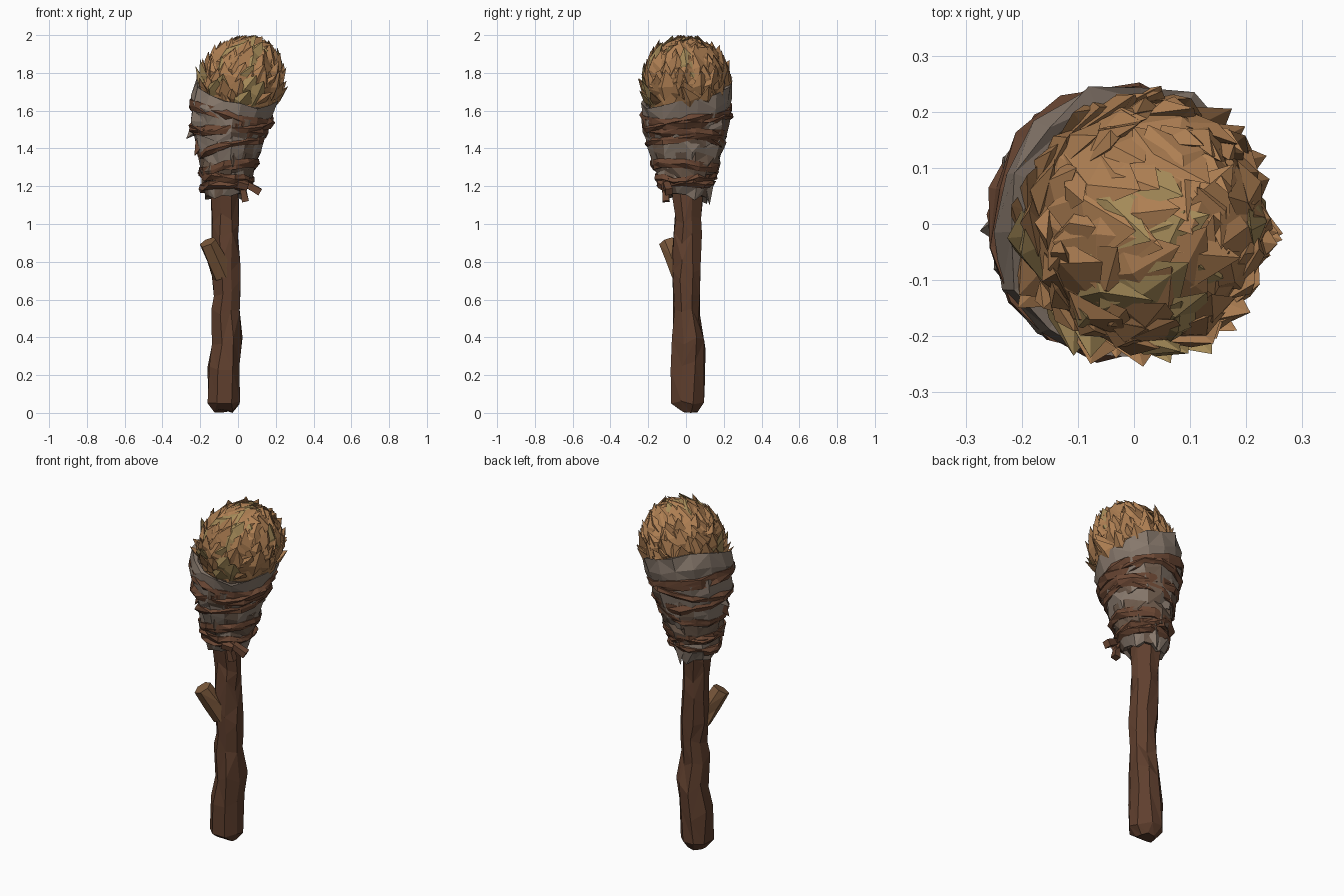
import bpy, bmesh, math, random
from mathutils import Vector

if "Cube" in bpy.data.objects:
    bpy.data.objects.remove(bpy.data.objects["Cube"])

rnd = random.Random(7)


def material(name, rgb):
    m = bpy.data.materials.new(name)
    m.diffuse_color = (*rgb, 1)
    m.use_nodes = True
    m.node_tree.nodes["Principled BSDF"].inputs["Base Color"].default_value = m.diffuse_color
    return m


WOOD = material("wood", (0.115, 0.05, 0.027))
CUT = material("branch_wood", (0.20, 0.10, 0.045))
CLOTH = material("cloth", (0.25, 0.195, 0.155))
OLD = material("stained_cloth", (0.15, 0.10, 0.07))
LEATHER = material("leather", (0.15, 0.065, 0.035))
STRAW = material("straw", (0.42, 0.21, 0.085))
DRY = material("dry_straw", (0.38, 0.26, 0.10))


def finish(name, bm, *mats):
    bmesh.ops.recalc_face_normals(bm, faces=bm.faces)
    me = bpy.data.meshes.new(name)
    bm.to_mesh(me)
    bm.free()
    for m in mats:
        me.materials.append(m)
    ob = bpy.data.objects.new(name, me)
    bpy.context.collection.objects.link(ob)
    return ob


def loft(name, rings, mat, closed=False, second=None):
    """Skin a list of point rings; cap the ends, or join last ring to first."""
    bm = bmesh.new()
    vs = [[bm.verts.new(p) for p in r] for r in rings]
    n = len(vs[0])
    stain = [second is not None and rnd.random() < .3 for _ in range(n)]
    for a, b in zip(vs, vs[1:] + ([vs[0]] if closed else [])):
        for i in range(n):
            j = (i + 1) % n
            if rnd.random() < 0.5:
                tris = (a[i], a[j], b[j]), (a[i], b[j], b[i])
            else:
                tris = (a[i], a[j], b[i]), (a[j], b[j], b[i])
            for tri in tris:
                bm.faces.new(tri).material_index = int(stain[i])
    if not closed:
        bm.faces.new(vs[0])
        bm.faces.new(vs[-1])
    return finish(name, bm, mat, *([second] if second else []))


def rod(name, a, b, r0, r1, mat, sides=6):
    a, b = Vector(a), Vector(b)
    d = (b - a).normalized()
    u = d.orthogonal().normalized()
    v = d.cross(u)
    ang = [math.tau * i / sides for i in range(sides)]
    rings = [[p + (u * math.cos(t) + v * math.sin(t)) * r * rnd.uniform(.9, 1.1) for t in ang]
             for p, r in ((a, r0), (a.lerp(b, .5), (r0 + r1) / 2), (b, r1))]
    return loft(name, rings, mat)


# Handle: knobbly eight-sided stick (z, cx, cy, rx, ry)
handle = [(0, -.075, .01, .05, .05), (.045, -.077, .01, .092, .094), (.23, -.073, .01, .09, .094),
          (.37, -.06, .015, .084, .09), (.51, -.068, .003, .075, .074), (.66, -.057, .006, .074, .075),
          (.78, -.064, .006, .078, .08), (.92, -.07, .008, .075, .074), (1.03, -.068, .008, .072, .07),
          (1.15, -.07, .008, .08, .09), (1.28, -.06, 0, .09, .09)]
rings = []
for k, (z, cx, cy, rx, ry) in enumerate(handle):
    ring = []
    for i in range(8):
        t = math.tau * (i + .5 + rnd.uniform(-.15, .15)) / 8
        q = rnd.uniform(.94, 1.1)
        dz = rnd.uniform(-.045, .045) if k > 1 else rnd.uniform(0, .02) * (i > 0)
        ring.append((cx + rx * q * math.cos(t), cy + ry * q * math.sin(t), z + dz))
    rings.append(ring)
loft("handle", rings, WOOD)

# Branch stub
rod("branch_stub", (-.08, -.025, .73), (-.158, -.10, .905), .058, .048, CUT)

# Shape of the wrapped head: (z, cx, rx, ry)
SHAPE = [(1.05, -.07, .085, .09), (1.16, -.07, .095, .105), (1.25, -.06, .12, .14), (1.35, -.05, .14, .165),
         (1.45, -.045, .165, .19), (1.55, -.035, .195, .21), (1.65, -.02, .215, .23),
         (1.75, .003, .217, .237), (1.9, .03, .222, .235)]


def wrap_point(z, t, off):
    z = min(max(z, 1.05), 1.899)
    for a, b in zip(SHAPE, SHAPE[1:]):
        if z <= b[0]:
            f = (z - a[0]) / (b[0] - a[0])
            cx, rx, ry = (a[k] + (b[k] - a[k]) * f for k in (1, 2, 3))
            break
    return Vector((cx + (rx + off) * math.cos(t), (ry + off) * math.sin(t), z))


def band(name, z0, z1, off, tx, ty, mat, ragged, flare=0.0, second=None, sides=15):
    """Tilted closed strip round the head; (height fraction, outward offset) profile."""
    prof = [(0.05, -.025), (0, off), (.5, off + .008), (1, off * .7 + flare), (.95, flare - .02)]
    turn = rnd.uniform(0, 1)
    drift = [rnd.uniform(-ragged, ragged) for _ in range(sides)]
    rings = []
    for f, o in prof:
        ring = []
        for i in range(sides):
            t = math.tau * (i + turn) / sides
            z = z0 + (z1 - z0) * f + tx * math.cos(t) + ty * math.sin(t) + drift[i]
            ring.append(wrap_point(z + rnd.uniform(-.4, .4) * ragged, t,
                                   o + (rnd.uniform(-.01, .014) if o > -.01 else 0)))
        rings.append(ring)
    return loft(name, rings, mat, True, second)


# Solid core beneath the wrapping
loft("wrap_core", [[wrap_point(z, math.tau * i / 14, -.014) for i in range(14)]
                   for z in (1.16, 1.26, 1.36, 1.46, 1.56, 1.62)], OLD)

# Cloth strips: bottom, top, offset, x tilt, y tilt, material, raggedness, flare
cloth = [(1.14, 1.26, .006, .01, -.01, CLOTH, .018, 0), (1.24, 1.37, .010, .01, .01, OLD, .015, 0),
         (1.33, 1.49, .010, -.02, .01, CLOTH, .018, .004), (1.44, 1.60, .014, -.03, .02, CLOTH, .016, .004),
         (1.54, 1.70, .010, -.06, .06, CLOTH, .016, .008)]
for k, c in enumerate(cloth):
    band("cloth_strip_%d" % (k + 1), *c, second=OLD if k < 4 else None)

# Leather cords: centre height, half width, x tilt, y tilt
cords = [(1.205, .02, .01, 0), (1.25, .022, -.015, .01), (1.295, .024, .02, -.01), (1.415, .022, .045, .0),
         (1.485, .028, -.01, -.015), (1.58, .028, -.055, .015), (1.53, .022, .02, .03)]
for k, (z, h, tx, ty) in enumerate(cords):
    band("leather_cord_%d" % (k + 1), z - h, z + h, .021, tx, ty, LEATHER, .009, .004)

# Knot and loose cord ends
rod("cord_knot", (-.01, -.125, 1.215), (.045, -.105, 1.20), .034, .03, LEATHER)
rod("cord_end_side", (.02, -.11, 1.225), (.115, -.09, 1.17), .022, .027, LEATHER, 4)
rod("cord_end_down", (.02, -.115, 1.21), (.04, -.105, 1.12), .02, .026, LEATHER, 4)


# Torn flaps sticking out of the wrapping
def flap(name, t, z, w, out, drop, mat):
    bm = bmesh.new()
    pts = [wrap_point(z, t - w, .0), wrap_point(z, t + w, .0), wrap_point(z + .03, t, .02),
           wrap_point(z - drop * .5, t, 0), wrap_point(z - drop, t + w * .3, out)]
    bmesh.ops.convex_hull(bm, input=[bm.verts.new(p) for p in pts])
    finish(name, bm, mat)


flap("cloth_flap_left", 3.1, 1.50, .3, .065, .05, CLOTH)
flap("leather_flap_left", 3.4, 1.42, .25, .05, .06, LEATHER)
flap("cloth_tail_back", 1.3, 1.22, .4, .03, .12, CLOTH)

# Straw ball: faceted core plus chunky overlapping tufts swept up and to +x
C, R = Vector((.015, 0, 1.74)), Vector((.215, .222, .243))


def on_ball(n, q=1.0):
    p = Vector([n[k] * R[k] * q for k in range(3)])
    p.x += .10 * p.z
    return C + p


bm = bmesh.new()
bmesh.ops.create_icosphere(bm, subdivisions=2, radius=1)
for v in bm.verts:
    v.co = on_ball(v.co, rnd.uniform(.96, 1.03))
finish("straw_core", bm, STRAW)

bm = bmesh.new()
COUNT = 135
for k in range(COUNT):
    h = 1 - 1.4 * (k + .5) / COUNT
    t = k * 2.39996 + rnd.uniform(-.3, .3)
    s = math.sqrt(1 - h * h)
    n = Vector((s * math.cos(t), s * math.sin(t), h))
    p = on_ball(n)
    rim = 1.66 - .25 * (p.x + .02) + .24 * p.y
    if p.z < rim - .02:
        continue
    flow = Vector((.4, rnd.uniform(-.3, .3), .9))
    d = flow - n * flow.dot(n)
    d = d.normalized() if d.length > .05 else n.orthogonal().normalized()
    side = n.cross(d)
    d = (d + side * rnd.uniform(-.4, .4)).normalized()
    size = rnd.uniform(.75, 1.3) * (1.3 if h > .75 else 1)
    lift = rnd.uniform(.008, .035) * (.3 if h > .7 else 1)
    w = .054 * size
    bulge = .016 if h < .7 else .008
    pts = [p - d * .06 * size - n * .014, p + side * w - n * .014, p - side * w - n * .014,
           p + n * bulge + side * w * rnd.uniform(-.5, .5), p - n * .03,
           p + d * .075 * size + n * lift]
    root, a, b, ridge, under, tip = [bm.verts.new((q.x, q.y, min(q.z, 2))) for q in pts]
    m = 1 if rnd.random() < .12 else 0
    for top in (ridge, under):
        for e in ((root, a), (a, tip), (tip, b), (b, root)):
            bm.faces.new((top, *e)).material_index = m
finish("straw_tufts", bm, STRAW, DRY)
